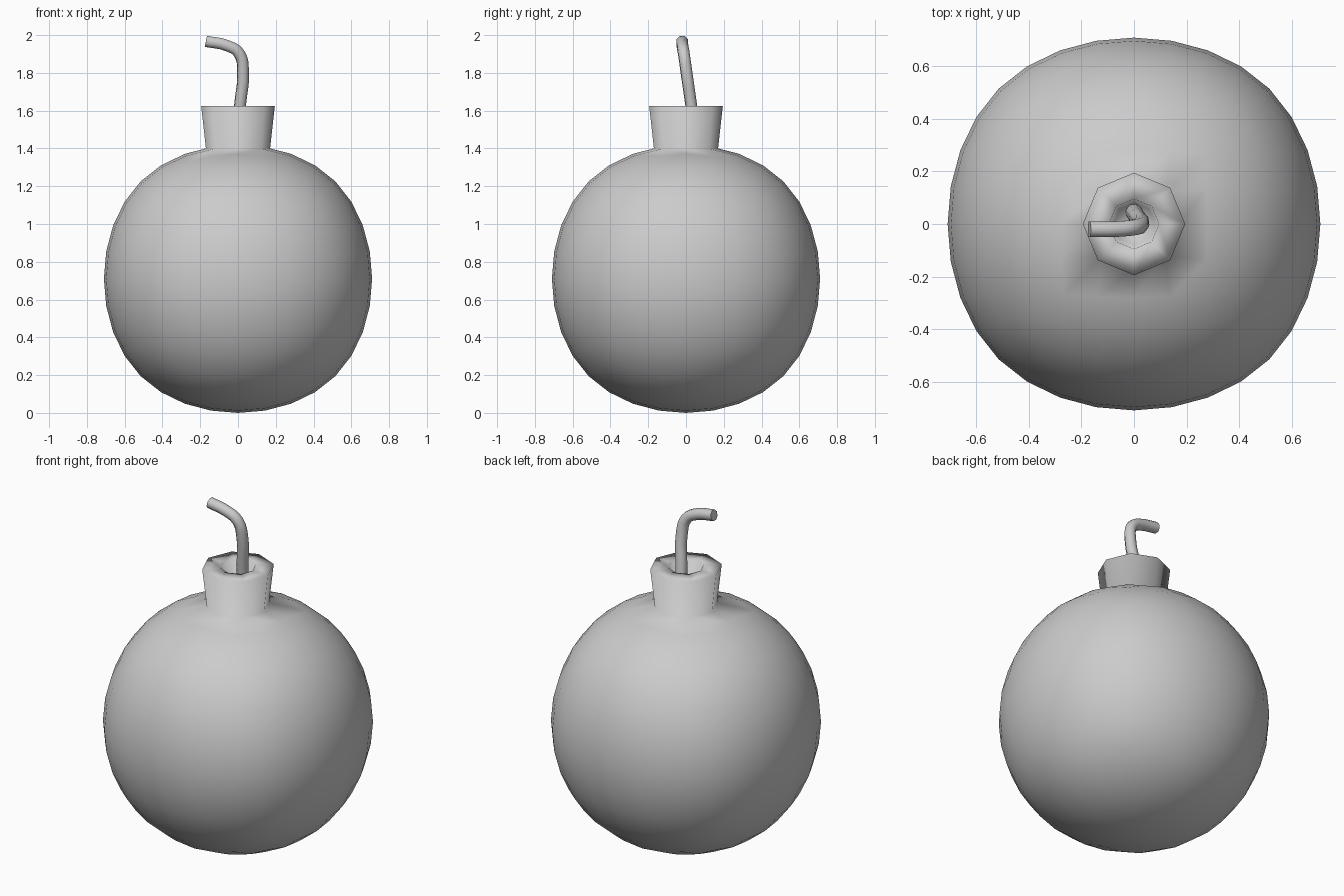
import bpy, bmesh, math
from mathutils import Vector

if "Cube" in bpy.data.objects:
    bpy.data.objects.remove(bpy.data.objects["Cube"])

R, CZ = 0.71, 0.71

# Body: subdivided cube, rounded into a ball
bpy.ops.mesh.primitive_cube_add(size=2)
body = bpy.context.object
body.name = "bomb_body"
sub = body.modifiers.new("round", 'SUBSURF')
sub.levels = sub.render_levels = 3
bpy.ops.object.modifier_apply(modifier="round")

bm = bmesh.new()
bm.from_mesh(body.data)
k = R / max(v.co.z for v in bm.verts)
for v in bm.verts:
    v.co = v.co * k + Vector((0, 0, CZ))


def place(faces, radius, z):
    """Arrange a 2x2 patch as a flat octagon."""
    for v in {v for f in faces for v in f.verts}:
        a = Vector((v.co.x, v.co.y))
        if a.length > 0.01:
            a = a.normalized() * radius
        v.co = (a.x, a.y, z)


def extrude(faces, radius, z):
    ret = bmesh.ops.extrude_face_region(bm, geom=faces)
    new = [g for g in ret["geom"] if isinstance(g, bmesh.types.BMFace)]
    bmesh.ops.delete(bm, geom=[f for f in faces if f.is_valid], context='FACES')
    place(new, radius, z)
    return new


# Neck: the four top faces extruded up, inset and sunk
top = max(bm.verts, key=lambda v: v.co.z)
patch = list(top.link_faces)
place(patch, 0.17, 1.40)
for radius, z in ((0.195, 1.625), (0.095, 1.625), (0.08, 1.50)):
    patch = extrude(patch, radius, z)
bmesh.ops.recalc_face_normals(bm, faces=bm.faces)
for f in bm.faces:
    f.smooth = True
bm.to_mesh(body.data)
bm.free()

# Fuse: bent round cord
cu = bpy.data.curves.new("fuse", 'CURVE')
cu.dimensions = '3D'
cu.bevel_depth = 0.032
cu.bevel_resolution = 2
cu.use_fill_caps = True
cu.resolution_u = 4
pts = [(0.0, 0.045, 1.50), (0.012, 0.026, 1.64), (0.027, 0.003, 1.80),
       (0.005, -0.012, 1.905), (-0.06, -0.019, 1.945), (-0.17, -0.02, 1.967)]
sp = cu.splines.new('BEZIER')
sp.bezier_points.add(len(pts) - 1)
for bp, p in zip(sp.bezier_points, pts):
    bp.co = p
    bp.handle_left_type = bp.handle_right_type = 'AUTO'
fuse = bpy.data.objects.new("fuse", cu)
bpy.context.collection.objects.link(fuse)
bpy.ops.object.select_all(action='DESELECT')
fuse.select_set(True)
bpy.context.view_layer.objects.active = fuse
bpy.ops.object.convert(target='MESH')
bpy.ops.object.shade_smooth_by_angle(angle=math.radians(50))
